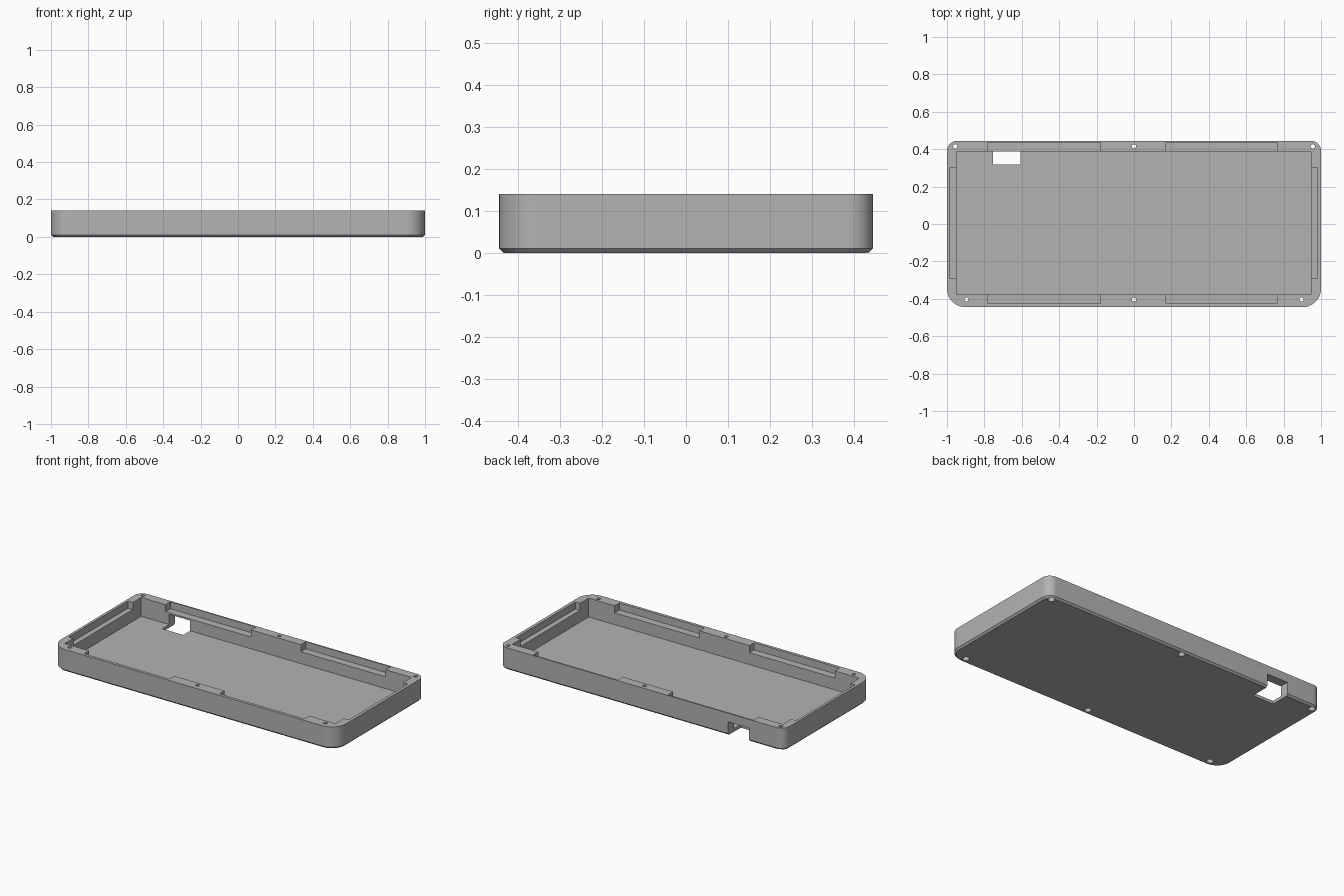
import bpy, bmesh, math

cube = bpy.data.objects.get("Cube")
if cube:
    bpy.data.objects.remove(cube, do_unlink=True)

HX, HY, TOP, FLOOR, SHELF = 1.0, 0.445, 0.14, 0.02, 0.095

grey = bpy.data.materials.new("case grey")
grey.use_nodes = True
colour = (0.45, 0.45, 0.45, 1)
grey.diffuse_color = colour
grey.node_tree.nodes["Principled BSDF"].inputs["Base Color"].default_value = colour


def add_object(name, bm):
    bmesh.ops.recalc_face_normals(bm, faces=bm.faces)
    mesh = bpy.data.meshes.new(name)
    bm.to_mesh(mesh)
    bm.free()
    mesh.materials.append(grey)
    obj = bpy.data.objects.new(name, mesh)
    bpy.context.collection.objects.link(obj)
    return obj


def outline(inset):
    """Rounded rectangle with wide front corners and tighter back corners."""
    points = []
    for sx, sy, radius, start in ((1, 1, 0.055, 0), (-1, 1, 0.055, 90),
                                  (-1, -1, 0.1, 180), (1, -1, 0.1, 270)):
        for i in range(17):
            a = math.radians(start + 90 * i / 16)
            points.append((sx * (HX - radius) + (radius - inset) * math.cos(a),
                           sy * (HY - radius) + (radius - inset) * math.sin(a)))
    return points


def box(bm, x0, x1, y0, y1, z0, z1):
    verts = bmesh.ops.create_cube(bm, size=1)["verts"]
    for v in verts:
        v.co = ((x0 + x1) / 2 + v.co.x * (x1 - x0),
                (y0 + y1) / 2 + v.co.y * (y1 - y0),
                (z0 + z1) / 2 + v.co.z * (z1 - z0))


def cylinder(bm, x, y, radius, z0, z1):
    verts = bmesh.ops.create_cone(bm, cap_ends=True, segments=24, radius1=radius,
                                  radius2=radius, depth=z1 - z0)["verts"]
    bmesh.ops.translate(bm, verts=verts, vec=(x, y, (z0 + z1) / 2))


def cut(target, name, bm):
    cutter = add_object(name, bm)
    mod = target.modifiers.new(name, 'BOOLEAN')
    mod.operation = 'DIFFERENCE'
    mod.solver = 'EXACT'
    mod.object = cutter
    bpy.context.view_layer.objects.active = target
    bpy.ops.object.modifier_apply(modifier=name)
    bpy.data.objects.remove(cutter, do_unlink=True)


# Solid body with a chamfered bottom edge
bm = bmesh.new()
rings = [[bm.verts.new((x, y, z)) for x, y in outline(inset)]
         for inset, z in ((0.011, 0), (0, 0.011), (0, TOP))]
for low, high in zip(rings, rings[1:]):
    for i in range(len(low)):
        j = (i + 1) % len(low)
        bm.faces.new((low[i], low[j], high[j], high[i]))
bm.faces.new(rings[0][::-1])
bm.faces.new(rings[-1])
case = add_object("tray_case", bm)

# Main cavity
bm = bmesh.new()
box(bm, -0.95, 0.947, -0.378, 0.387, FLOOR, 0.3)
cut(case, "cavity_cutter", bm)

# Shelf recesses along the long walls
for x0, x1 in ((-0.78, -0.18), (0.17, 0.765)):
    bm = bmesh.new()
    box(bm, x0, x1, -0.426, 0.436, SHELF, 0.3)
    cut(case, "long_shelf_cutter", bm)

# Shelf recesses along the short walls
bm = bmesh.new()
box(bm, -0.983, 0.98, -0.292, 0.303, SHELF, 0.3)
cut(case, "short_shelf_cutter", bm)

# Cable port through the floor and the back wall
bm = bmesh.new()
box(bm, -0.754, -0.607, 0.318, 0.6, -0.1, 0.085)
cut(case, "port_cutter", bm)

# Screw holes, wider underneath for the screw heads
screws = [(x, 0.415) for x in (-0.956, 0, 0.956)] + [(x, -0.404) for x in (-0.896, 0, 0.896)]
for radius, z0, z1 in ((0.0115, -0.1, 0.3), (0.02, -0.1, 0.06)):
    bm = bmesh.new()
    for x, y in screws:
        cylinder(bm, x, y, radius, z0, z1)
    cut(case, "screw_cutter", bm)

bpy.ops.object.select_all(action='DESELECT')
case.select_set(True)
bpy.context.view_layer.objects.active = case
bpy.ops.object.shade_smooth_by_angle(angle=math.radians(30))
